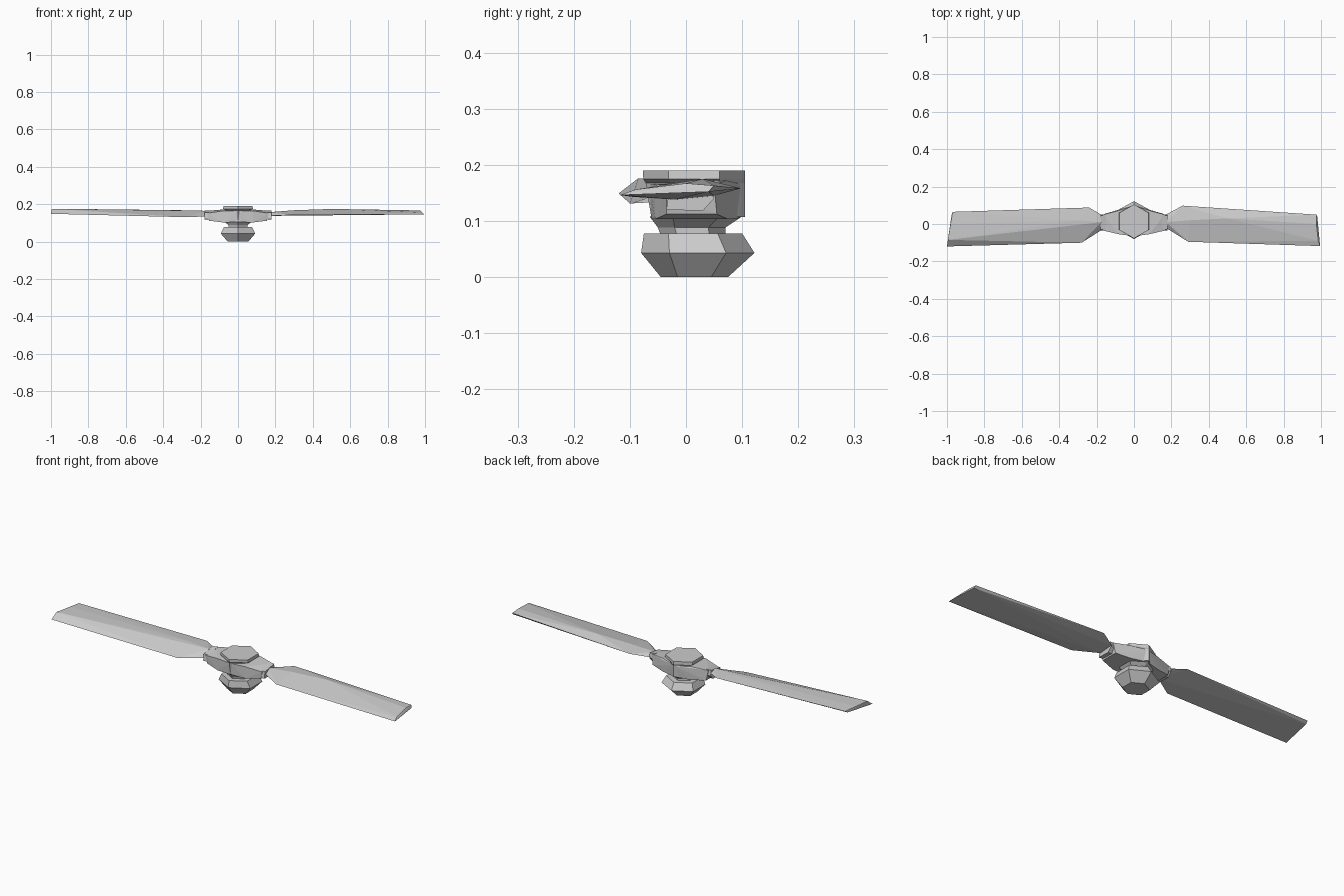
import bpy, bmesh, math

grey = bpy.data.materials.new("light_grey")
grey.diffuse_color = (0.6, 0.6, 0.6, 1)


def finish(name, bm):
    bmesh.ops.recalc_face_normals(bm, faces=bm.faces)
    me = bpy.data.meshes.new(name)
    bm.to_mesh(me)
    bm.free()
    me.materials.append(grey)
    ob = bpy.data.objects.new(name, me)
    bpy.context.collection.objects.link(ob)
    return ob


def hull(name, points):
    """Faceted convex solid around a few points."""
    bm = bmesh.new()
    for p in points:
        bm.verts.new(p)
    res = bmesh.ops.convex_hull(bm, input=bm.verts)
    loose = [v for v in bm.verts if not v.link_faces]
    bmesh.ops.delete(bm, geom=loose, context='VERTS')
    bmesh.ops.dissolve_limit(bm, angle_limit=0.02, verts=bm.verts, edges=bm.edges)
    return finish(name, bm)


def hex_stack(name, rings):
    """Stacked six-sided rings: (z, half width in x, front y, back y)."""
    bm = bmesh.new()
    loops = []
    for z, hx, y0, y1 in rings:
        cy, ry = (y0 + y1) / 2, (y1 - y0) / 2
        loops.append([bm.verts.new((hx * math.cos(a) / 0.866, cy + ry * math.sin(a), z))
                      for a in (math.radians(30 + 60 * i) for i in range(6))])
    for a, b in zip(loops, loops[1:]):
        for i in range(6):
            j = (i + 1) % 6
            bm.faces.new((a[i], a[j], b[j], b[i]))
    bm.faces.new(loops[0][::-1])
    bm.faces.new(loops[-1])
    return finish(name, bm)


# Lower bulb, neck and hub cap
hex_stack("lower_bulb", [(0, 0.055, -0.045, 0.075), (0.043, 0.092, -0.08, 0.122),
                         (0.078, 0.075, -0.075, 0.10)])
hex_stack("neck", [(0.074, 0.05, -0.045, 0.07), (0.088, 0.05, -0.05, 0.07),
                   (0.108, 0.075, -0.065, 0.10)])
hex_stack("hub_cap", [(0.107, 0.055, -0.062, 0.105), (0.168, 0.062, -0.072, 0.105),
                      (0.175, 0.08, -0.076, 0.105), (0.19, 0.078, -0.077, 0.105)])

# Hub arms and blade collars on both sides
for side, s in (("right", 1), ("left", -1)):
    hull(side + "_arm", [
        (0, -0.062, 0.105), (0, 0.095, 0.105), (0, -0.065, 0.165), (0, 0.10, 0.165),
        (s * 0.08, -0.055, 0.103), (s * 0.08, 0.075, 0.103),
        (s * 0.08, -0.055, 0.165), (s * 0.08, 0.072, 0.172),
        (s * 0.155, -0.035, 0.112), (s * 0.155, 0.055, 0.112),
        (s * 0.165, -0.035, 0.152), (s * 0.165, 0.05, 0.165)])
    hull(side + "_collar", [
        (s * x, y, z) for x in (0.15, 0.178)
        for y, z in ((-0.035, 0.12), (0.03, 0.118), (0.05, 0.14), (0.045, 0.168), (-0.03, 0.155))])

# Right blade, thin and pitched, with a shallow ridge
hull("right_blade", [
    (0.17, -0.02, 0.138), (0.17, 0.05, 0.145), (0.17, 0.01, 0.158),
    (0.29, -0.095, 0.143), (0.26, 0.098, 0.158), (0.30, 0.02, 0.168),
    (0.50, 0.03, 0.175), (0.975, 0.05, 0.163), (0.975, 0.0, 0.167),
    (0.995, -0.118, 0.146), (0.985, -0.09, 0.156), (0.98, 0.04, 0.152)])

# Left blade, pitched a little more
hull("left_blade", [
    (-0.17, -0.03, 0.135), (-0.175, 0.05, 0.155), (-0.175, 0.01, 0.165),
    (-0.28, -0.10, 0.131), (-0.24, 0.088, 0.160), (-0.30, 0.02, 0.168),
    (-0.97, 0.065, 0.172), (-0.975, 0.0, 0.176),
    (-1.0, -0.12, 0.149), (-0.995, -0.085, 0.176), (-0.975, 0.05, 0.162)])
